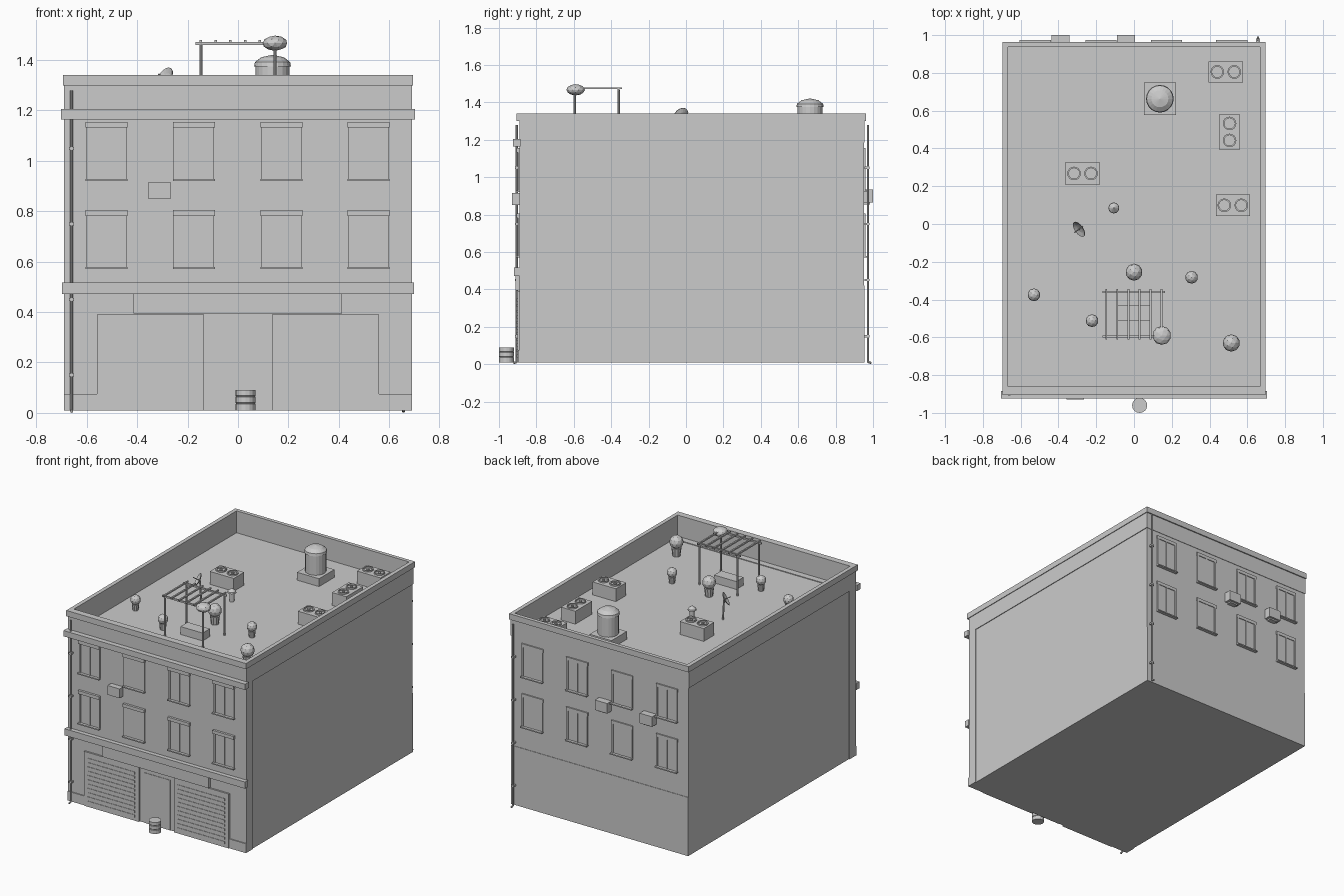
import bpy, bmesh, math
from mathutils import Matrix, Vector

old = bpy.data.objects.get("Cube")
if old:
    bpy.data.objects.remove(old)

grey = bpy.data.materials.new("plain_grey")
grey.use_nodes = True
grey.diffuse_color = (0.6, 0.6, 0.6, 1)
grey.node_tree.nodes["Principled BSDF"].inputs["Base Color"].default_value = (0.6, 0.6, 0.6, 1)


def finish(name, bm):
    mesh = bpy.data.meshes.new(name)
    bmesh.ops.recalc_face_normals(bm, faces=bm.faces)
    bm.to_mesh(mesh)
    bm.free()
    mesh.materials.append(grey)
    ob = bpy.data.objects.new(name, mesh)
    bpy.context.collection.objects.link(ob)
    return ob


def box(name, x, y, z):
    """Box from (low, high) pairs."""
    bm = bmesh.new()
    size = [abs(b - a) for a, b in (x, y, z)]
    mid = [(a + b) / 2 for a, b in (x, y, z)]
    bmesh.ops.create_cube(bm, size=1, matrix=Matrix.Translation(mid) @ Matrix.Diagonal((*size, 1)))
    return finish(name, bm)


def lathe(name, profile, at, sides=16, tilt=None):
    """Spin (radius, height) points around a vertical axis."""
    bm = bmesh.new()
    vs = [bm.verts.new((r, 0, h)) for r, h in profile]
    es = [bm.edges.new(p) for p in zip(vs, vs[1:])]
    bmesh.ops.spin(bm, geom=vs + es, cent=(0, 0, 0), axis=(0, 0, 1), angle=math.tau, steps=sides)
    bmesh.ops.remove_doubles(bm, verts=bm.verts, dist=0.0003)
    bm.transform(Matrix.Translation(at) @ (tilt or Matrix()))
    return finish(name, bm)


def rod(name, a, b, r, sides=8):
    a, b = Vector(a), Vector(b)
    turn = (b - a).to_track_quat('Z', 'Y').to_matrix().to_4x4()
    h = (b - a).length
    return lathe(name, [(0, 0), (r, 0), (r, h), (0, h)], a, sides, turn)


def ball(name, at, r, squash=1):
    bm = bmesh.new()
    bmesh.ops.create_icosphere(bm, subdivisions=2, radius=r,
                               matrix=Matrix.Translation(at) @ Matrix.Diagonal((1, 1, squash, 1)))
    return finish(name, bm)


FRONT, BACK, ROOF = -0.89, 0.955, 1.185

# Building shell
box("main_body", (-.685, .685), (-.82, .952), (.01, ROOF))
box("front_wall", (-.69, .69), (FRONT, -.82), (.01, 1.19))
box("back_base_course", (-.685, .685), (.95, BACK), (.01, .42))

# Parapet walls and their cap
def ring(name, ox, y0, y1, ix, j0, j1, z):
    for s, side in ((-1, "right"), (1, "left")):
        box(f"{name}_{side}", (s * ix, s * ox), (y0, y1), z)
    box(name + "_front", (-ix, ix), (y0, j0), z)
    box(name + "_back", (-ix, ix), (j1, y1), z)

ring("parapet", .69, FRONT, BACK, .67, -.864, .94, (ROOF, 1.30))
ring("parapet_cap", .695, -.905, .963, .667, -.86, .937, (1.30, 1.34))

# Front mouldings, sign board and plinths
box("upper_cornice", (-.703, .703), (-.925, -.885), (1.165, 1.205))
box("lower_cornice", (-.698, .698), (-.92, -.885), (.472, .518))
box("sign_board", (-.415, .412), (-.912, -.885), (.395, .472))
for s in (-1, 1):
    box("plinth", (s * .56, s * .69), (-.897, -.885), (.01, .075))

# Roller shutters with slats, and the door between them
for s in (-1, 1):
    box("shutter", (s * .135, s * .56), (-.902, -.885), (.01, .39))
    for i in range(11):
        z = .035 + i * .03
        box("shutter_slat", (s * .165, s * .53), (-.905, -.9), (z, z + .016))
box("door", (-.1, .1), (-.893, -.885), (.01, .36))

# Windows on both outer walls
for wall, out, place in ((FRONT, -1, "front"), (BACK - .002, 1, "back")):
    for cx in (-.522, -.175, .172, .518):
        for z in (.575, .925):
            def part(name, a, b, depth, z0, z1):
                box(f"{place}_{name}", (cx + a, cx + b), (wall - out * .005, wall + out * depth), (z0, z1))
            part("window_pane", -.07, .07, .003, z, z + .21)
            part("window_mullion", -.005, .005, .007, z, z + .21)
            part("window_jamb", -.08, -.068, .008, z, z + .21)
            part("window_jamb", .068, .08, .008, z, z + .21)
            part("window_sill", -.083, .083, .022, z - .004, z + .004)
            part("window_lintel", -.083, .083, .016 if out < 0 else .008, z + .207, z + .23)

# Wall air conditioners
box("front_air_conditioner", (-.358, -.265), (-.93, -.885), (.85, .915))
for x in (-.39, -.043):
    box("back_air_conditioner", (x - .048, x + .048), (.95, 1.0), (.865, .935))
    box("conditioner_bracket", (x - .03, x + .03), (.95, .985), (.855, .865))

# Drainpipes with clamps and feet
for x, y, out in ((-.66, -.905, -1), (.657, .973, 1)):
    rod("drainpipe", (x, y, .01), (x, y, 1.28), .006)
    rod("drainpipe_foot", (x, y, .012), (x, y + out * .018, .006), .006)
    for i in range(4):
        z = .15 + .3 * i
        box("pipe_clamp", (x - .01, x + .01), (y - out * .018, y + out * .008), (z - .006, z + .006))

# Street barrel
lathe("barrel", [(0, .01), (.04, .01), (.04, .035), (.037, .038), (.04, .041), (.04, .063),
                 (.037, .066), (.04, .069), (.04, .09), (0, .09)], (.03, -.96, 0))

# Water tank on its base
box("tank_base", (.053, .222), (.578, .748), (ROOF, 1.24))
lathe("water_tank", [(0, 1.24), (.067, 1.24), (.067, 1.375), (.073, 1.375), (.07, 1.392),
                     (.045, 1.411), (0, 1.421)], (.137, .663, 0), 20)

# Rooftop cooling units with paired fans
for x0, x1, y0, y1 in ((-.365, -.18, .21, .325), (.395, .577, .75, .86),
                       (.45, .562, .395, .58), (.433, .613, .042, .156)):
    box("cooling_unit", (x0, x1), (y0, y1), (ROOF, 1.275))
    cx, cy = (x0 + x1) / 2, (y0 + y1) / 2
    for s in (-1, 1):
        dx, dy = (s * .045, 0) if x1 - x0 > y1 - y0 else (0, s * .045)
        lathe("cooling_fan", [(.028, 0), (.036, 0), (.036, .012), (.028, .012), (.028, 0)],
              (cx + dx, cy + dy, 1.272))
        rod("fan_hub", (cx + dx, cy + dy, 1.272), (cx + dx, cy + dy, 1.282), .01)

# Roof vent
lathe("roof_vent", [(0, 0), (.016, 0), (.016, .06), (.029, .06), (.027, .07), (0, .092)],
      (-.107, .085, ROOF), 12)

# Satellite dish
aim = Vector((-.7, -.5, .45)).to_track_quat('Z', 'Y').to_matrix().to_4x4()
hub = Vector((-.28, -.02, 1.322))
rod("dish_mast", (-.275, -.015, ROOF), hub, .006)
lathe("dish", [(0, 0), (.025, .004), (.046, .014), (.046, .017), (.025, .008), (0, .004)], hub, 16, aim)
rod("dish_feed", hub, hub + Vector((-.035, -.025, .022)), .003)

# Pergola with a bench below
for x in (-.147, .147):
    for y in (-.36, -.595):
        rod("pergola_post", (x, y, ROOF), (x, y, 1.465), .0065)
for y in (-.36, -.595):
    box("pergola_beam", (-.168, .165), (y - .005, y + .005), (1.46, 1.471))
for i in range(6):
    x = -.147 + i * .0585
    box("pergola_slat", (x - .005, x + .005), (-.612, -.343), (1.47, 1.48))
box("bench", (-.087, .085), (-.512, -.432), (ROOF, 1.24))
ball("climbing_bush", (.147, -.59, 1.467), .05, .6)

# Potted shrubs
for x, y, r in ((0, -.255, .045), (.515, -.63, .046), (.305, -.282, .034),
                (-.53, -.375, .034), (-.222, -.512, .034)):
    pot = r * 1.25
    lathe("shrub_pot", [(0, 0), (r * .55, 0), (r * .7, pot), (0, pot)], (x, y, ROOF), 10)
    ball("shrub", (x, y, ROOF + pot + r * .85), r)
